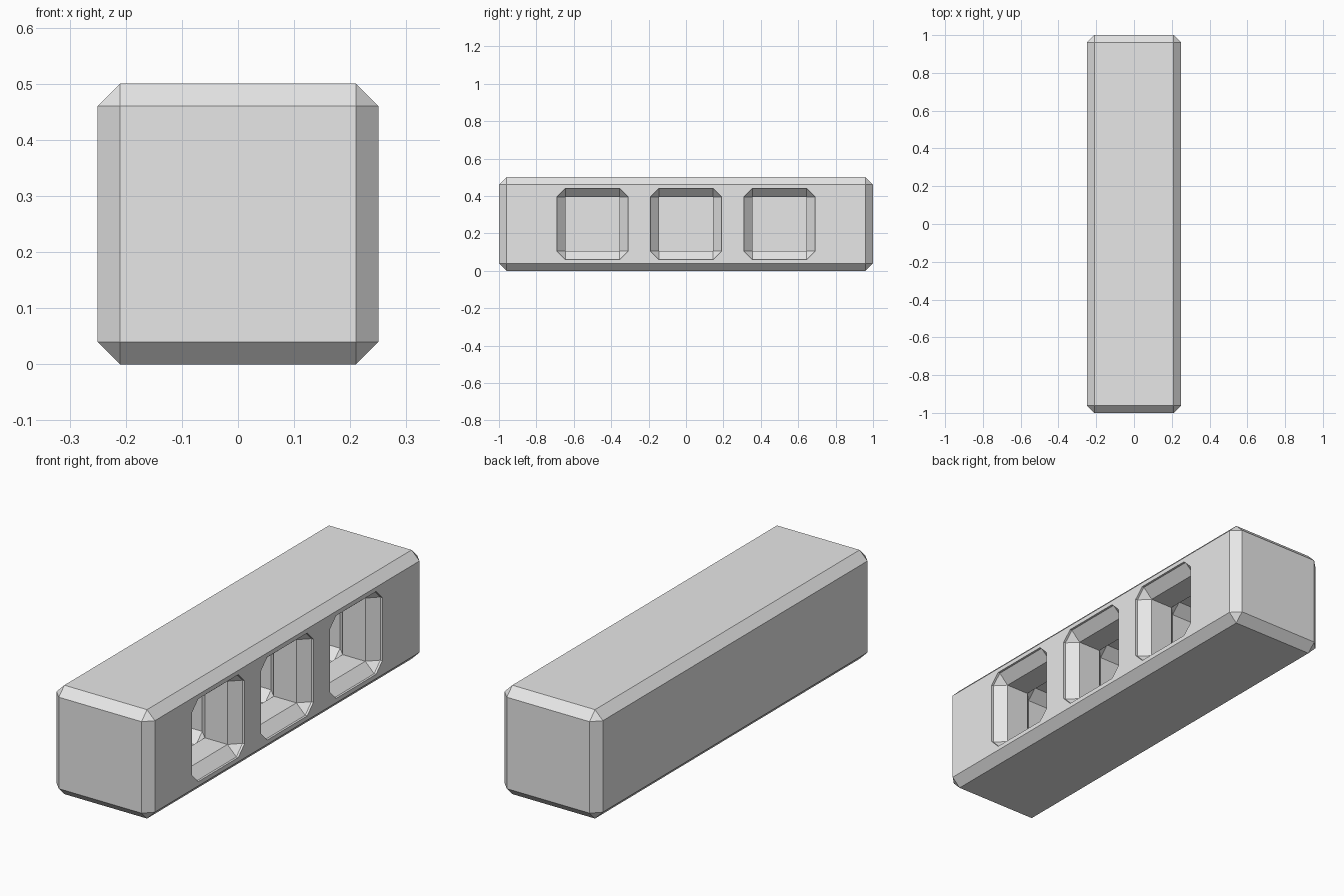
import bpy
import bmesh

default = bpy.data.objects.get("Cube")
if default:
    bpy.data.objects.remove(default, do_unlink=True)

grey = bpy.data.materials.new("light_grey")
grey.use_nodes = True
grey.diffuse_color = (0.8, 0.8, 0.8, 1)
grey.node_tree.nodes["Principled BSDF"].inputs["Base Color"].default_value = (0.8, 0.8, 0.8, 1)


def add_object(name, bm):
    bmesh.ops.recalc_face_normals(bm, faces=bm.faces)
    mesh = bpy.data.meshes.new(name)
    bm.to_mesh(mesh)
    bm.free()
    mesh.materials.append(grey)
    obj = bpy.data.objects.new(name, mesh)
    bpy.context.collection.objects.link(obj)
    return obj


# Long block with chamfered edges
bm = bmesh.new()
bmesh.ops.create_cube(bm, size=1)
bmesh.ops.scale(bm, vec=(0.5, 2, 0.5), verts=bm.verts)
bmesh.ops.translate(bm, vec=(0, 0, 0.25), verts=bm.verts)
bmesh.ops.bevel(bm, geom=bm.edges[:], offset=0.04, segments=1, affect='EDGES')
block = add_object("block", bm)

# Recess sections from mouth to back: wide octagons and narrow squares
WIDE, NARROW, CUT = 0.19, 0.145, 0.045
SECTIONS = [(0.30, WIDE), (0.24, WIDE), (0.195, NARROW), (0.08, NARROW),
            (0.035, WIDE), (-0.145, WIDE), (-0.19, NARROW)]


def ring(bm, x, half, y):
    inner = half - CUT if half == WIDE else half
    corners = [(half, inner), (inner, half), (-inner, half), (-half, inner),
               (-half, -inner), (-inner, -half), (inner, -half), (half, -inner)]
    return [bm.verts.new((x, y + a, 0.25 + b)) for a, b in corners]


def recess(y):
    bm = bmesh.new()
    rings = [ring(bm, x, half, y) for x, half in SECTIONS]
    for a, b in zip(rings, rings[1:]):
        for i in range(8):
            j = (i + 1) % 8
            bm.faces.new((a[i], a[j], b[j], b[i]))
    bm.faces.new(rings[0])
    bm.faces.new(rings[-1])
    bmesh.ops.remove_doubles(bm, verts=bm.verts, dist=0.0001)
    cutter = add_object("recess_cutter", bm)
    cutter.hide_render = True
    return cutter


# Three chambers opening on the left side
bpy.context.view_layer.objects.active = block
for y in (-0.5, 0, 0.5):
    cutter = recess(y)
    mod = block.modifiers.new("recess", 'BOOLEAN')
    mod.operation = 'DIFFERENCE'
    mod.solver = 'EXACT'
    mod.object = cutter
    bpy.ops.object.modifier_apply(modifier=mod.name)
    bpy.data.objects.remove(cutter, do_unlink=True)
